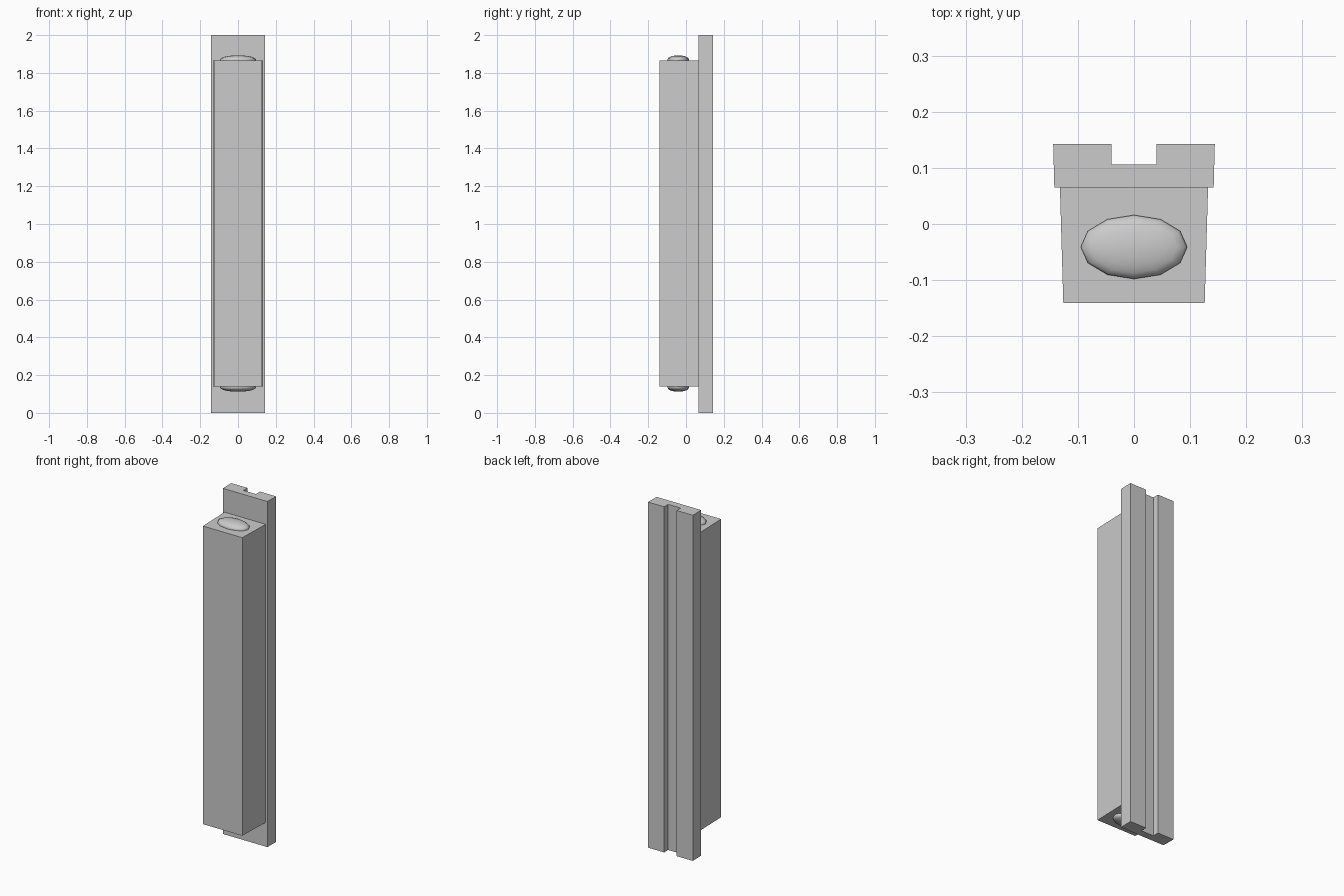
import bpy, bmesh
from math import cos, sin, pi

cube = bpy.data.objects.get("Cube")
if cube:
    bpy.data.objects.remove(cube)

grey = bpy.data.materials.new("light grey")
grey.use_nodes = True
colour = (0.6, 0.6, 0.6, 1)
grey.diffuse_color = colour
grey.node_tree.nodes["Principled BSDF"].inputs["Base Color"].default_value = colour


def add_object(name, bm):
    bmesh.ops.recalc_face_normals(bm, faces=bm.faces)
    mesh = bpy.data.meshes.new(name)
    bm.to_mesh(mesh)
    bm.free()
    mesh.materials.append(grey)
    obj = bpy.data.objects.new(name, mesh)
    bpy.context.collection.objects.link(obj)
    return obj


def prism(name, half_outline, z0, z1):
    """Mirror the right half of an outline across x = 0 and extrude it upward."""
    outline = half_outline + [(-x, y) for x, y in reversed(half_outline)]
    bm = bmesh.new()
    face = bm.faces.new([bm.verts.new((x, y, z0)) for x, y in outline])
    top = bmesh.ops.extrude_face_region(bm, geom=[face])["geom"]
    bmesh.ops.translate(bm, vec=(0, 0, z1 - z0),
                        verts=[v for v in top if isinstance(v, bmesh.types.BMVert)])
    return add_object(name, bm)


def dome(name, z, direction):
    """Low oval cap with a short rim, bulging away from the body end."""
    rx, ry, cy, sides = 0.095, 0.057, -0.041, 12
    rim, rise, steps = 0.006, 0.022, 5
    levels = [(1, 0)]
    for i in range(steps):
        a = i / steps * pi / 2
        levels.append((cos(a), rim + rise * sin(a)))
    bm = bmesh.new()
    rings = [[bm.verts.new((rx * s * cos(2 * pi * k / sides),
                            cy + ry * s * sin(2 * pi * k / sides),
                            z + direction * h)) for k in range(sides)]
             for s, h in levels]
    pole = bm.verts.new((0, cy, z + direction * (rim + rise)))
    for k in range(sides):
        n = (k + 1) % sides
        for low, high in zip(rings, rings[1:]):
            bm.faces.new((low[k], low[n], high[n], high[k]))
        bm.faces.new((rings[-1][k], rings[-1][n], pole))
    bm.faces.new(rings[0])
    obj = add_object(name, bm)
    bpy.ops.object.select_all(action="DESELECT")
    obj.select_set(True)
    bpy.context.view_layer.objects.active = obj
    bpy.ops.object.shade_smooth_by_angle(angle=pi / 4)


# Grooved mounting plate at the back
prism("back_plate", [(0.142, 0.065), (0.144, 0.143), (0.04, 0.143), (0.04, 0.106)], 0, 2)

# Slightly tapered main body
body_bottom, body_top = 0.14, 1.865
prism("main_body", [(0.126, -0.141), (0.132, 0.065)], body_bottom, body_top)

# Oval caps on both ends
dome("top_dome", body_top, 1)
dome("bottom_dome", body_bottom, -1)
